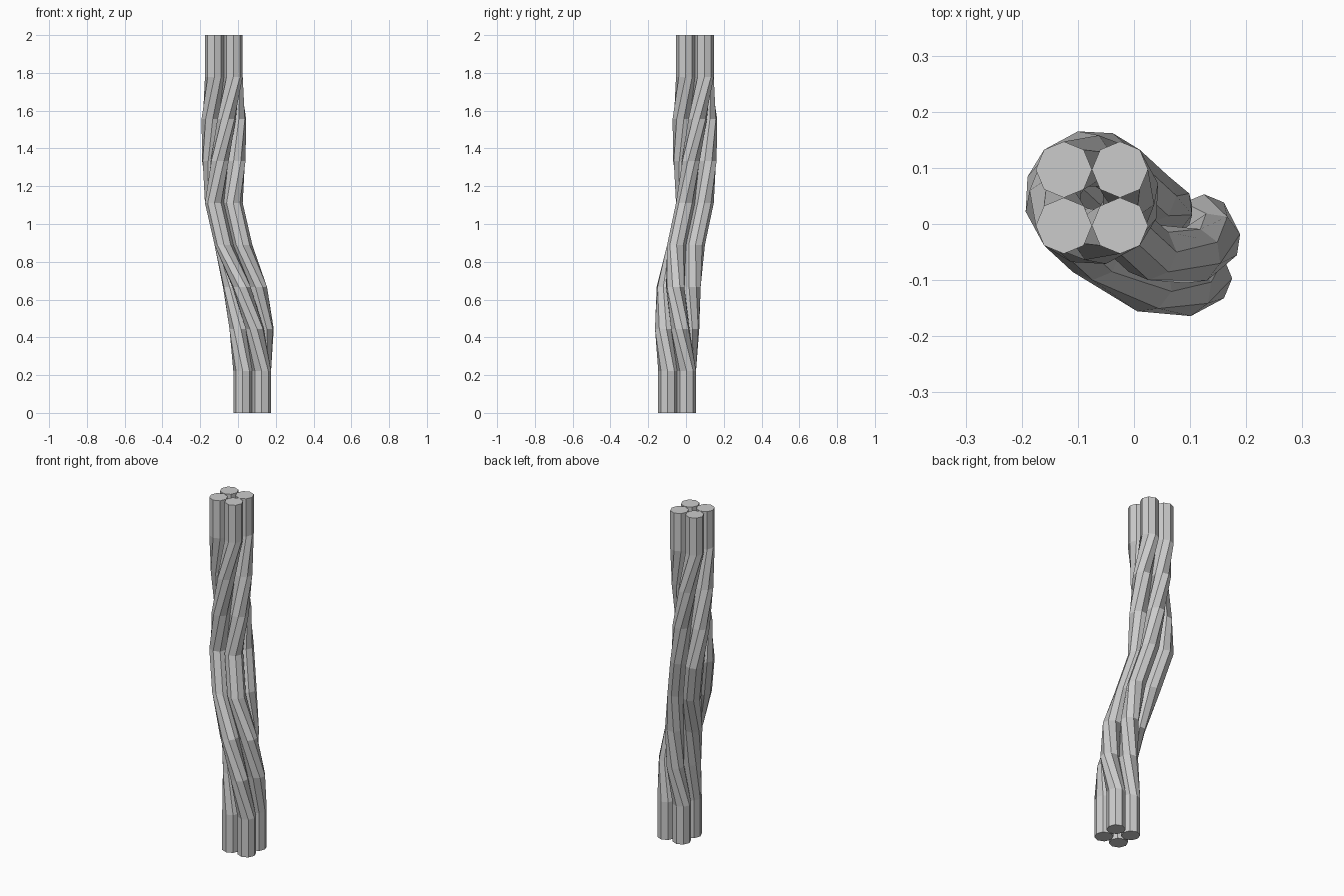
import bpy, bmesh
from math import cos, sin, radians, pi

if "Cube" in bpy.data.objects:
    bpy.data.objects.remove(bpy.data.objects["Cube"])

SIDES, RADIUS = 8, 0.05
ORBIT = 0.0707          # strand distance from the bundle axis

# bundle path: axis x, axis y, twist in degrees, at even heights
RINGS = [(0.075, -0.047, 0), (0.075, -0.047, 0), (0.072, -0.047, -31),
         (0.037, -0.039, -60), (-0.024, 0.0, -90), (-0.075, 0.047, -90),
         (-0.075, 0.047, -63), (-0.075, 0.047, -33), (-0.075, 0.047, 0),
         (-0.075, 0.047, 0)]


def make_strand(name, start):
    bm = bmesh.new()
    loops = []
    for i, (cx, cy, twist) in enumerate(RINGS):
        z = 2.0 * i / (len(RINGS) - 1)
        t = radians(twist)
        sx = cx + ORBIT * cos(start + t)
        sy = cy + ORBIT * sin(start + t)
        loops.append([bm.verts.new((sx + RADIUS * cos(t + 2 * pi * k / SIDES),
                                    sy + RADIUS * sin(t + 2 * pi * k / SIDES), z))
                      for k in range(SIDES)])
    # side walls
    for a, b in zip(loops, loops[1:]):
        for k in range(SIDES):
            n = (k + 1) % SIDES
            bm.faces.new((a[k], a[n], b[n], b[k]))
    # end caps
    bm.faces.new(loops[0][::-1])
    bm.faces.new(loops[-1])
    mesh = bpy.data.meshes.new(name)
    bm.to_mesh(mesh)
    bm.free()
    bpy.context.collection.objects.link(bpy.data.objects.new(name, mesh))


# four strands twisted one way, then back
for s in range(4):
    make_strand(f"vine_strand_{s + 1}", pi / 4 + s * pi / 2)
